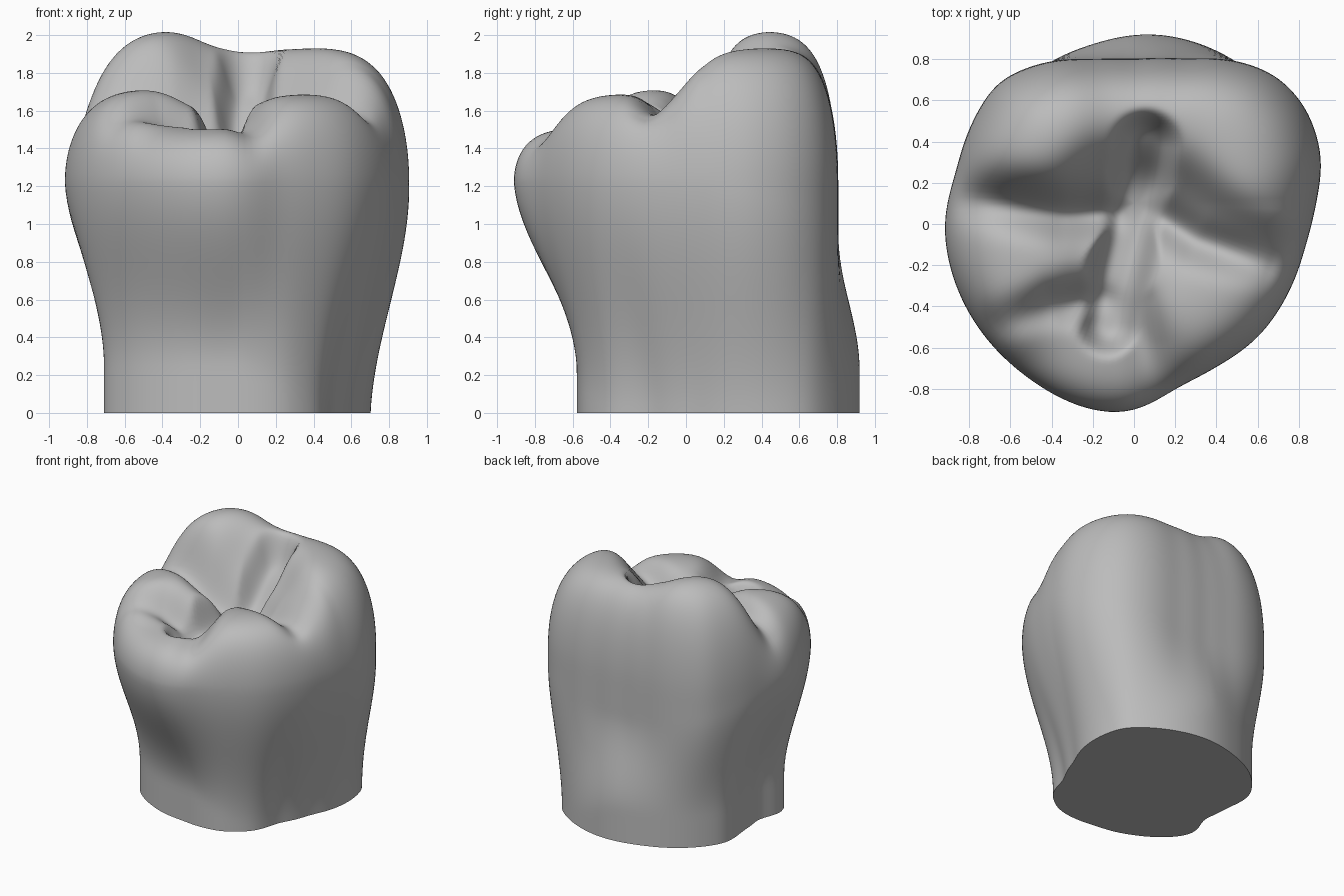
import bpy, bmesh, math
from mathutils import Vector

if "Cube" in bpy.data.objects:
    bpy.data.objects.remove(bpy.data.objects["Cube"], do_unlink=True)

SEG, SIDE, TOP = 160, 24, 56
CENTRE = Vector((0, 0.1))
SHOULDER = 1.22

# Outlines of the root cut and of the widest part of the crown
ROOT = [(.7, .43), (.65, .66), (.44, .82), (.1, .92), (-.2, .87), (-.5, .72), (-.69, .48),
        (-.67, .25), (-.64, 0), (-.73, -.18), (-.64, -.33), (-.42, -.48), (-.1, -.56),
        (.25, -.55), (.43, -.41), (.49, -.2), (.6, .05)]
CROWN = [(.91, .33), (.88, .1), (.83, -.1), (.75, -.33), (.6, -.55), (.4, -.69), (.2, -.79),
         (.05, -.89), (-.06, -.92), (-.25, -.89), (-.52, -.74), (-.75, -.51), (-.88, -.25),
         (-.92, 0), (-.86, .25), (-.78, .5), (-.66, .69), (-.4, .79), (-.2, .795), (0, .795),
         (.25, .795), (.5, .79), (.69, .72), (.83, .57)]

# Cusp and ridge heights, then grooves as (depth, width, steepness, path)
CUSPS = [(-.5, .48, 2.05), (.1, .64, 1.94), (.59, .47, 1.95), (.34, -.36, 1.7),
         (-.12, -.74, 1.51), (-.63, -.12, 1.72), (0, 0, 1.58)]
GROOVES = [(.24, .13, 4, [(.06, .39), (.03, .2), (-.04, -.1), (-.1, -.35), (-.12, -.48)]),
           (.21, .11, 2, [(-.1, .05), (-.35, .05), (-.8, .12)]),
           (.18, .1, 2, [(-.15, -.36), (-.4, -.4), (-.65, -.5)]),
           (.14, .1, 2, [(.1, .05), (.3, -.08), (.65, -.2)]),
           (.1, .1, 2, [(0, -.4), (.06, -.6), (.1, -.85)])]


def radii(points):
    """Smoothed radius of a closed outline for each segment angle."""
    polar = sorted((math.atan2(p.y, p.x) % math.tau, p.length)
                   for p in (Vector(q) - CENTRE for q in points))
    polar = [(polar[-1][0] - math.tau, polar[-1][1])] + polar
    polar.append((polar[1][0] + math.tau, polar[1][1]))
    result = []
    for i in range(SEG):
        a = math.tau * i / SEG
        for (a0, r0), (a1, r1) in zip(polar, polar[1:]):
            if a0 <= a <= a1:
                result.append(r0 + (r1 - r0) * (a - a0) / (a1 - a0))
                break
    for _ in range(8):
        result = [(result[i - 1] + 2 * result[i] + result[(i + 1) % SEG]) / 4
                  for i in range(SEG)]
    return result


def smoothstep(low, high, value):
    t = min(1, max(0, (value - low) / (high - low)))
    return t * t * (3 - 2 * t)


def path_distance(p, path):
    best = 9
    for a, b in zip(path, path[1:]):
        a, b = Vector(a), Vector(b)
        t = min(1, max(0, (p - a).dot(b - a) / (b - a).length_squared))
        best = min(best, (p - a.lerp(b, t)).length)
    return best


def chewing_height(p):
    """Blended cusp heights with the grooves carved away, fading to the rim."""
    total = weight = 0
    for x, y, z in CUSPS:
        w = math.exp(-(p - Vector((x, y))).length_squared / .085) + 1e-6
        total += w * z
        weight += w
    carve = sum((d * math.exp(-(path_distance(p, path) / w) ** n)) ** 3
                for d, w, n, path in GROOVES) ** (1 / 3)
    return total / weight - carve * (1 - .5 * smoothstep(.35, .8, p.length))


root, crown = radii(ROOT), radii(CROWN)
dirs = [Vector((math.cos(math.tau * i / SEG), math.sin(math.tau * i / SEG))) for i in range(SEG)]
bm = bmesh.new()
rings = []

# Root and crown walls, flaring lower on the right and finishing lower at the back
for k in range(SIDE):
    z = SHOULDER * k / SIDE
    ring = []
    for i, d in enumerate(dirs):
        f = smoothstep(.25 - .35 * max(0, d.x), 1.25 - .3 * max(0, d.y), z)
        ring.append(bm.verts.new((*(CENTRE + d * (root[i] + (crown[i] - root[i]) * f)), z)))
    rings.append(ring)

# Rounded shoulder, fuller at the front and back, and chewing surface
for k in range(TOP):
    s = 1 - (k / TOP) ** 1.7
    ring = []
    for i, d in enumerate(dirs):
        p = CENTRE + d * crown[i] * s
        power = 4.8 + 4.5 * max(0, -d.y) + 2 * max(0, d.y)
        rise = (1 - s ** power) ** .5
        ring.append(bm.verts.new((*p, SHOULDER + (chewing_height(p) - SHOULDER) * rise)))
    rings.append(ring)

for lower, upper in zip(rings, rings[1:]):
    for i in range(SEG):
        j = (i + 1) % SEG
        bm.faces.new((lower[i], lower[j], upper[j], upper[i]))
pole = bm.verts.new((*CENTRE, chewing_height(CENTRE)))
for i in range(SEG):
    bm.faces.new((rings[-1][i], rings[-1][(i + 1) % SEG], pole))

# Flat cut under the root
bm.faces.new(rings[0][::-1])
mesh = bpy.data.meshes.new("molar_tooth")
bm.to_mesh(mesh)
bm.free()
tooth = bpy.data.objects.new("molar_tooth", mesh)
bpy.context.collection.objects.link(tooth)

grey = bpy.data.materials.new("plain_grey")
grey.use_nodes = True
grey.diffuse_color = (.5, .5, .5, 1)
grey.node_tree.nodes["Principled BSDF"].inputs["Base Color"].default_value = (.5, .5, .5, 1)
mesh.materials.append(grey)

bpy.context.view_layer.objects.active = tooth
tooth.select_set(True)
bpy.ops.object.shade_smooth_by_angle(angle=math.radians(60))
